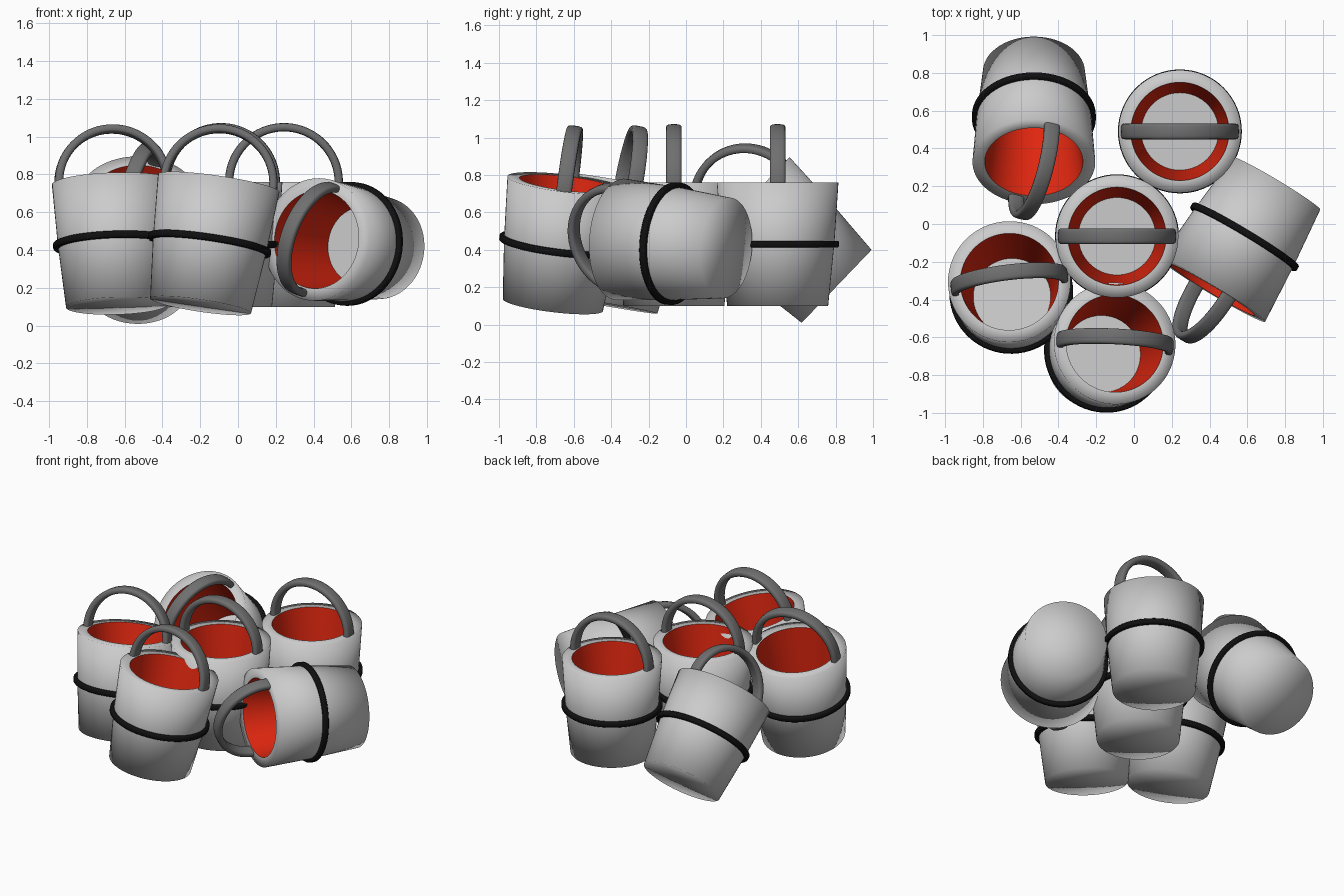
import bpy, bmesh, math
from mathutils import Vector, Matrix

if "Cube" in bpy.data.objects:
    bpy.data.objects.remove(bpy.data.objects["Cube"])

SEG = 64
H = 0.66  # bucket height; every bucket is placed by its mid-height centre


def material(name, rgb):
    m = bpy.data.materials.new(name)
    m.diffuse_color = (*rgb, 1)
    m.use_nodes = True
    m.node_tree.nodes["Principled BSDF"].inputs["Base Color"].default_value = m.diffuse_color
    return m


RED = material("red", (0.75, 0.02, 0.005))
DARK = material("dark_grey", (0.16, 0.16, 0.16))
BLACK = material("black", (0.005, 0.005, 0.005))


def finish(bm, name, matrix, mat=None, angle=None):
    bmesh.ops.remove_doubles(bm, verts=bm.verts, dist=1e-5)
    mesh = bpy.data.meshes.new(name)
    bm.to_mesh(mesh)
    bm.free()
    ob = bpy.data.objects.new(name, mesh)
    bpy.context.collection.objects.link(ob)
    ob.matrix_world = matrix
    if mat:
        mesh.materials.append(mat)
    for p in mesh.polygons:
        p.use_smooth = True
    if angle:
        bpy.ops.object.select_all(action='DESELECT')
        ob.select_set(True)
        bpy.context.view_layer.objects.active = ob
        bpy.ops.object.shade_smooth_by_angle(angle=math.radians(angle))
    return ob


def lathe(name, profile, matrix, mat=None, angle=None):
    bm = bmesh.new()
    rings = [[bm.verts.new((r * math.cos(2 * math.pi * j / SEG),
                            r * math.sin(2 * math.pi * j / SEG), z - H / 2))
              for j in range(SEG)] for r, z in profile]
    for a, b in zip(rings, rings[1:]):
        for j in range(SEG):
            k = (j + 1) % SEG
            bm.faces.new((a[j], a[k], b[k], b[j]))
    return finish(bm, name, matrix, mat, angle)


def handle(name, matrix, radius=0.29, half_thick=0.022, half_wide=0.042):
    # half-circle with short legs sunk into the wall; rounded-rectangle section
    path = [(radius, -0.05, 0.0)]
    path += [(radius * math.cos(t), radius * math.sin(t), t)
             for t in (math.pi * i / 40 for i in range(41))]
    path.append((-radius, -0.05, math.pi))
    section = []
    for i in range(16):
        c, s = math.cos(math.pi * i / 8), math.sin(math.pi * i / 8)
        section.append((math.copysign(abs(c) ** 0.6, c) * half_thick,
                        math.copysign(abs(s) ** 0.6, s) * half_wide))
    bm = bmesh.new()
    rings = [[bm.verts.new((x + u * math.cos(t), v, H / 2 + z + u * math.sin(t)))
              for u, v in section] for x, z, t in path]
    for a, b in zip(rings, rings[1:]):
        for j in range(16):
            k = (j + 1) % 16
            bm.faces.new((a[j], a[k], b[k], b[j]))
    bm.faces.new(rings[0])
    bm.faces.new(rings[-1])
    bmesh.ops.recalc_face_normals(bm, faces=bm.faces)
    finish(bm, name, matrix, DARK, 50)


def bucket(i, centre, axis, across):
    # local z runs up the bucket, local x runs across the handle
    z = Vector(axis).normalized()
    x = Vector(across)
    x = (x - z * x.dot(z)).normalized()
    y = z.cross(x)
    m = Matrix.Translation(centre) @ Matrix((x, y, z)).transposed().to_4x4()
    # outer shell with rim
    lathe(f"bucket_{i}_body",
          [(0, 0), (0.27, 0), (0.303, 0.33), (0.325, H), (0.26, H)], m)
    # red inner wall and grey inner floor
    lathe(f"bucket_{i}_lining", [(0.26, H), (0.205, 0.2)], m, RED)
    lathe(f"bucket_{i}_floor", [(0.205, 0.2), (0, 0.2)], m)
    # black band round the middle
    lathe(f"bucket_{i}_band",
          [(0.295, 0.312), (0.322, 0.312), (0.328, 0.318), (0.328, 0.342),
           (0.322, 0.348), (0.295, 0.348)], m, BLACK, 50)
    handle(f"bucket_{i}_handle", m)


# centre, up axis, handle direction
BUCKETS = [
    ((-0.09, -0.065, 0.43), (0, 0, 1), (1, 0, 0)),
    ((0.243, 0.49, 0.43), (0, 0, 1), (1, 0, 0)),
    ((-0.65, -0.362, 0.43), (-0.03, 0.17, 0.98), (1, 0.12, 0)),
    ((-0.15, -0.672, 0.43), (0.145, 0.12, 0.98), (1, -0.05, 0)),
    ((-0.53, 0.567, 0.433), (0, -0.72, 0.69), (0.10, 0.20, 0.21)),
    ((0.585, -0.068, 0.433), (-0.513, -0.855, 0.07), (0.08, -0.048, 0.29)),
]
for n, spec in enumerate(BUCKETS, 1):
    bucket(n, *spec)
